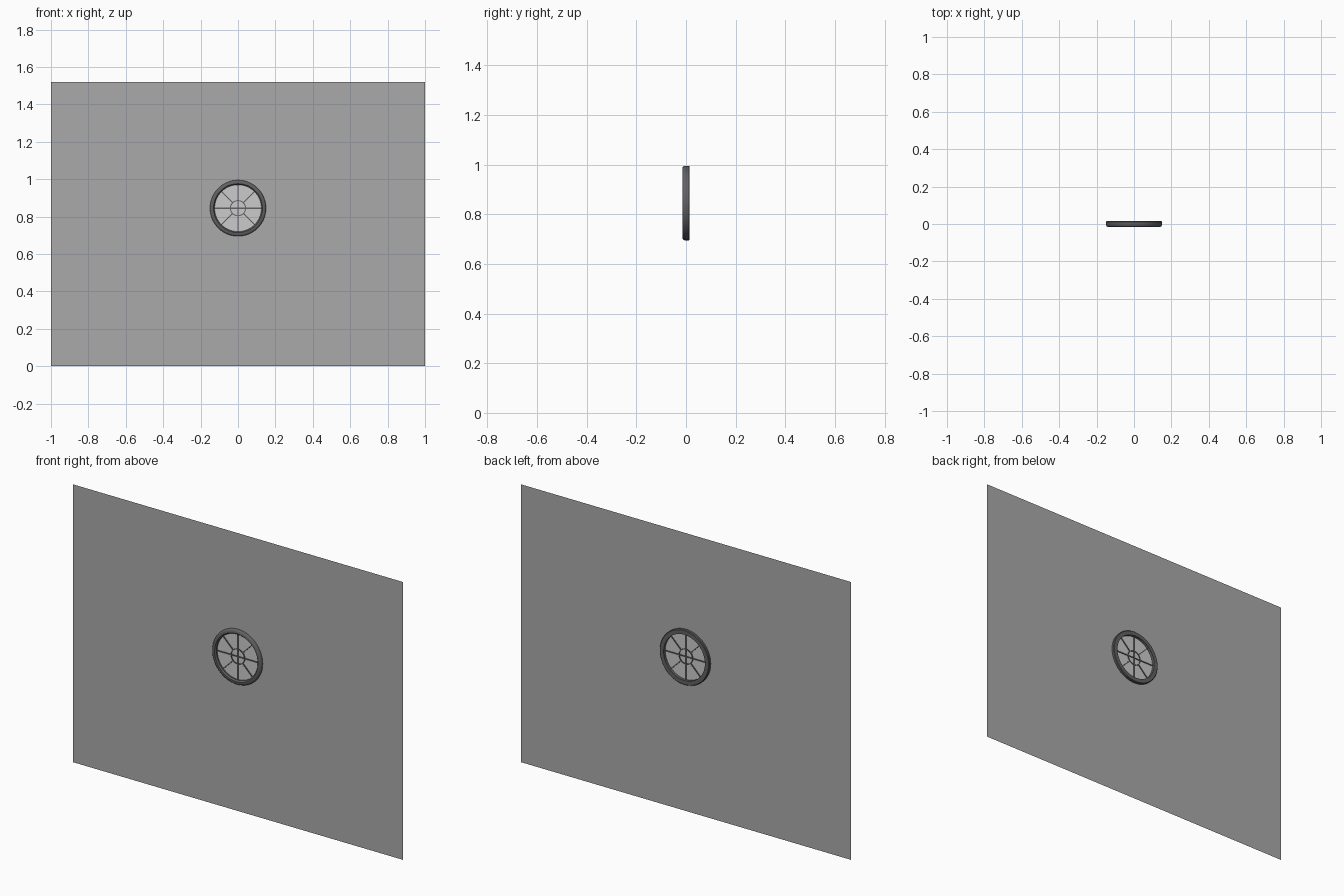
import bpy, bmesh, math
from mathutils import Vector

if "Cube" in bpy.data.objects:
    bpy.data.objects.remove(bpy.data.objects["Cube"])

CZ = 0.845      # window centre height
SEG = 64


def material(name, rgba):
    m = bpy.data.materials.new(name)
    m.diffuse_color = rgba
    m.use_nodes = True
    m.node_tree.nodes["Principled BSDF"].inputs["Base Color"].default_value = m.diffuse_color
    return m


dark = material("dark_metal", (0.12, 0.12, 0.12, 1))
white = material("white_glass", (1, 1, 1, 1))
grey = material("wall_grey", (0.4, 0.4, 0.4, 1))


def finish(name, bm, mat, smooth=False):
    me = bpy.data.meshes.new(name)
    bmesh.ops.recalc_face_normals(bm, faces=bm.faces)
    bm.to_mesh(me)
    bm.free()
    ob = bpy.data.objects.new(name, me)
    bpy.context.collection.objects.link(ob)
    if mat:
        me.materials.append(mat)
    if smooth:
        bpy.ops.object.select_all(action='DESELECT')
        ob.select_set(True)
        bpy.context.view_layer.objects.active = ob
        bpy.ops.object.shade_smooth_by_angle(angle=math.radians(35))
    return ob


def polar(r, a, y=0.0):
    return Vector((r * math.cos(a), y, CZ + r * math.sin(a)))


# ring turned from a closed (radius, y) profile
def ring(name, profile, mat):
    bm = bmesh.new()
    n = len(profile)
    rows = [[bm.verts.new(polar(r, 2 * math.pi * i / SEG, y)) for r, y in profile]
            for i in range(SEG)]
    for i in range(SEG):
        a, b = rows[i], rows[(i + 1) % SEG]
        for j in range(n):
            k = (j + 1) % n
            bm.faces.new((a[j], a[k], b[k], b[j]))
    return finish(name, bm, mat, True)


# thin wall sheet with a round opening
def wall():
    bm = bmesh.new()
    hole = [bm.verts.new(polar(0.138, 2 * math.pi * i / SEG)) for i in range(SEG)]
    corners = [bm.verts.new(c) for c in
               ((1, 0, 1.52), (-1, 0, 1.52), (-1, 0, 0), (1, 0, 0))]
    q = SEG // 4
    for c in range(4):
        # fan from each corner over its quarter of the opening
        for i in range(c * q, (c + 1) * q):
            bm.faces.new((corners[c], hole[(i + 1) % SEG], hole[i]))
        e = (c + 1) * q % SEG
        bm.faces.new((corners[c], corners[(c + 1) % 4], hole[e]))
    return finish("wall", bm, grey)


wall()

# round window frame, chamfered towards the front
ring("window_frame", [(0.125, -0.008), (0.131, -0.015), (0.142, -0.015),
                      (0.147, -0.012), (0.15, -0.006), (0.15, 0.012),
                      (0.147, 0.015), (0.125, 0.015)], dark)

# small ring in the middle of the glazing bars
ring("centre_ring", [(0.038, -0.004), (0.043, -0.004),
                     (0.043, 0.004), (0.038, 0.004)], dark)


# glazing bars: a full cross plus four diagonals that stop at the centre ring
def bar(name, r0, r1, angle, w=0.006, d=0.008):
    bm = bmesh.new()
    bmesh.ops.create_cube(bm, size=1)
    ux, uz = math.cos(angle), math.sin(angle)
    for v in bm.verts:
        r = (r0 + r1) / 2 + v.co.x * (r1 - r0)
        t = v.co.z * w
        v.co = Vector((r * ux - t * uz, v.co.y * d, CZ + r * uz + t * ux))
    finish(name, bm, dark)


bar("horizontal_bar", -0.128, 0.128, 0)
bar("vertical_bar", -0.128, 0.128, math.pi / 2)
for i in range(4):
    bar(f"diagonal_bar_{i + 1}", 0.041, 0.128, math.pi / 4 + i * math.pi / 2)

# flat glass disc
bm = bmesh.new()
bm.faces.new([bm.verts.new(polar(0.13, 2 * math.pi * i / SEG)) for i in range(SEG)])
finish("glass_pane", bm, white)
